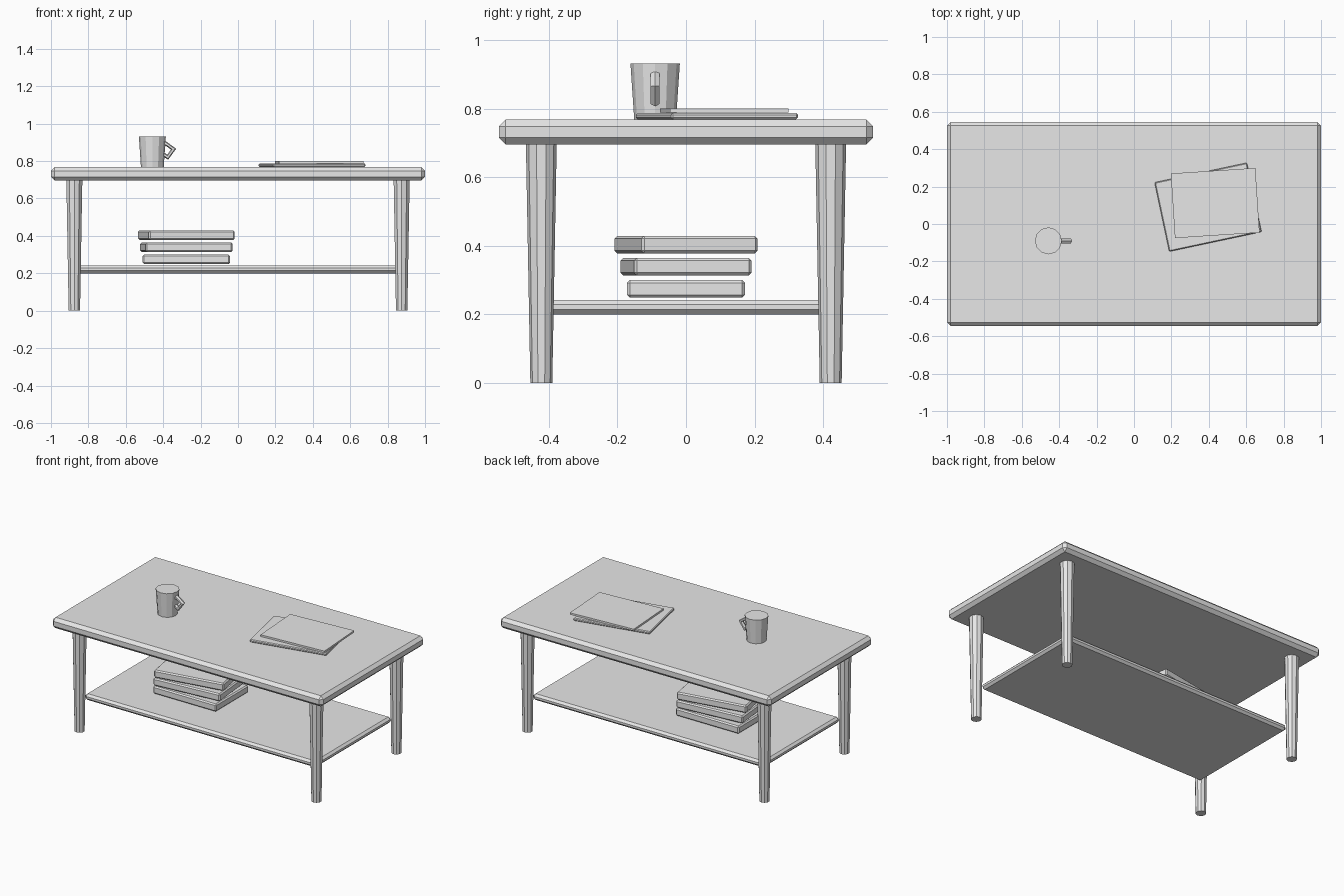
import bpy
import bmesh
from math import cos, sin, pi, radians

cube = bpy.data.objects.get("Cube")
if cube:
    bpy.data.objects.remove(cube, do_unlink=True)

grey = bpy.data.materials.new("plain_grey")
grey.use_nodes = True
grey.diffuse_color = (0.8, 0.8, 0.8, 1)
grey.node_tree.nodes["Principled BSDF"].inputs["Base Color"].default_value = (0.8, 0.8, 0.8, 1)


def add_object(name, bm):
    bmesh.ops.recalc_face_normals(bm, faces=bm.faces)
    mesh = bpy.data.meshes.new(name)
    bm.to_mesh(mesh)
    bm.free()
    mesh.materials.append(grey)
    obj = bpy.data.objects.new(name, mesh)
    bpy.context.collection.objects.link(obj)
    return obj


def slab(name, size, centre, bottom, bevel, turn=0):
    """Box with chamfered edges, turned about z."""
    bm = bmesh.new()
    bmesh.ops.create_cube(bm, size=1)
    bmesh.ops.scale(bm, vec=size, verts=bm.verts)
    if bevel:
        bmesh.ops.bevel(bm, geom=bm.edges[:], offset=bevel, segments=1,
                        affect='EDGES', profile=0.5)
    obj = add_object(name, bm)
    obj.location = (centre[0], centre[1], bottom + size[2] / 2)
    obj.rotation_euler.z = radians(turn)
    return obj


def taper(name, sides, r_bottom, r_top, centre, bottom, top):
    """Flat-sided tapered cylinder."""
    bm = bmesh.new()
    bmesh.ops.create_cone(bm, cap_ends=True, segments=sides, radius1=r_bottom,
                          radius2=r_top, depth=top - bottom)
    obj = add_object(name, bm)
    obj.location = (centre[0], centre[1], (bottom + top) / 2)
    return obj


# Table
slab("table_top", (2, 1.092, 0.072), (0, 0), 0.696, 0.02)
slab("lower_shelf", (1.71, 0.80, 0.042), (0, 0), 0.2, 0.014)
for side, sx in (("left", 1), ("right", -1)):
    for end, sy in (("front", -1), ("back", 1)):
        taper(f"{end}_{side}_leg", 10, 0.032, 0.045, (sx * 0.875, sy * 0.422), 0, 0.7)

# Stack of books, each turned a little further
for i, label in enumerate(("bottom", "middle", "top")):
    slab(f"{label}_book", (0.467, 0.344, 0.051), (-0.276, 0), 0.249 + i * 0.0645, 0.008, i * 5)

# Magazines on the table top
slab("large_magazine", (0.505, 0.378, 0.018), (0.396, 0.09), 0.769, 0.005, 12)
slab("small_magazine", (0.453, 0.346, 0.012), (0.434, 0.112), 0.788, 0, 3.7)

# Mug with an angular ring handle
taper("mug_body", 12, 0.061, 0.072, (-0.458, -0.09), 0.768, 0.931)
bm = bmesh.new()
rings = []
for k in range(4):
    a = radians(9) + k * pi / 2
    ring = []
    for j in range(6):
        b = j * pi / 3
        r = 0.038 + 0.014 * cos(b)
        ring.append(bm.verts.new((r * cos(a), 0.0155 * sin(b), r * sin(a))))
    rings.append(ring)
for k in range(4):
    near, far = rings[k], rings[(k + 1) % 4]
    for j in range(6):
        n = (j + 1) % 6
        bm.faces.new((near[j], near[n], far[n], far[j]))
handle = add_object("mug_handle", bm)
handle.location = (-0.382, -0.09, 0.858)
